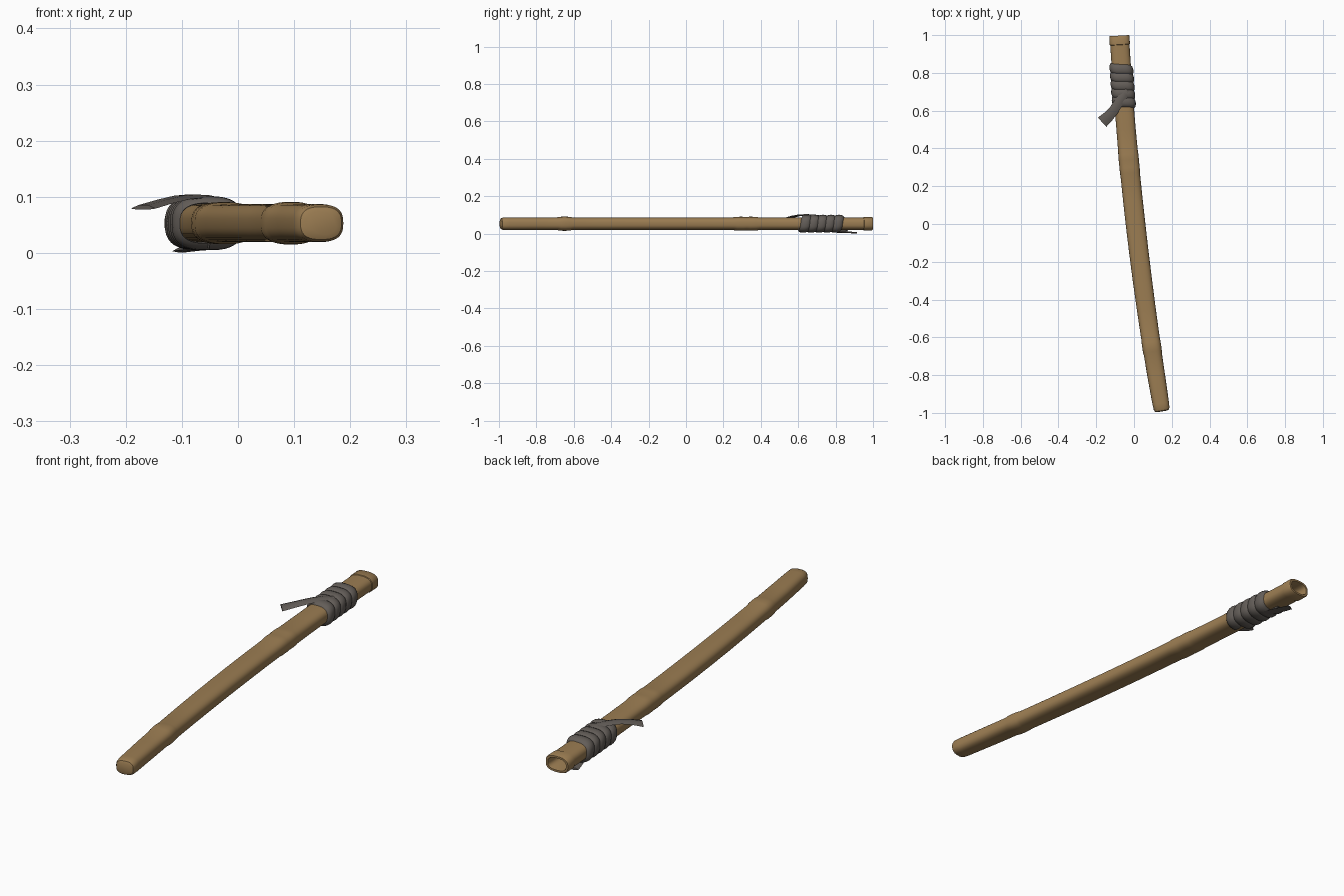
import bpy, bmesh, math
from mathutils import Vector

if "Cube" in bpy.data.objects:
    bpy.data.objects.remove(bpy.data.objects["Cube"])

ZC = 0.053


def material(name, col):
    m = bpy.data.materials.new(name)
    m.diffuse_color = (*col, 1)
    m.use_nodes = True
    m.node_tree.nodes["Principled BSDF"].inputs["Base Color"].default_value = m.diffuse_color
    return m


wood = material("tan wood", (0.33, 0.205, 0.085))
cloth = material("grey cloth", (0.125, 0.11, 0.098))


def centre(y):
    """Gentle curve of the scabbard in plan."""
    return 0.028 * y * y - 0.114 * y + 0.008


def across(y):
    """Unit vector across the scabbard."""
    return Vector((1, -(0.056 * y - 0.114), 0)).normalized()


def oval(th, a, b, p=2.7):
    c, s = math.cos(th), math.sin(th)
    return (math.copysign(abs(c) ** (2 / p), c) * a,
            math.copysign(abs(s) ** (2 / p), s) * b)


def surface(y, th, a, b):
    u, v = oval(th, a, b)
    return Vector((centre(y), y, ZC)) + across(y) * u + Vector((0, 0, v))


def loft(name, rings, mat, angle=40):
    """Skin closed rings and cap both ends."""
    bm = bmesh.new()
    vs = [[bm.verts.new(p) for p in r] for r in rings]
    n = len(vs[0])
    for r0, r1 in zip(vs, vs[1:]):
        for i in range(n):
            j = (i + 1) % n
            bm.faces.new((r0[i], r0[j], r1[j], r1[i]))
    bm.faces.new(vs[0][::-1])
    bm.faces.new(vs[-1])
    bmesh.ops.recalc_face_normals(bm, faces=bm.faces)
    me = bpy.data.meshes.new(name)
    bm.to_mesh(me)
    bm.free()
    me.materials.append(mat)
    ob = bpy.data.objects.new(name, me)
    bpy.context.collection.objects.link(ob)
    bpy.ops.object.select_all(action='DESELECT')
    ob.select_set(True)
    bpy.context.view_layer.objects.active = ob
    bpy.ops.object.shade_smooth_by_angle(angle=math.radians(angle))
    return ob


# Scabbard body: (y, half width, half height), ending inside the hollow mouth
stations = [(-0.992, 0.028, 0.020), (-0.988, 0.037, 0.029), (-0.978, 0.042, 0.033),
            (-0.95, 0.044, 0.034), (-0.8, 0.047, 0.034), (-0.69, 0.048, 0.034),
            (-0.675, 0.050, 0.037), (-0.65, 0.0505, 0.038), (-0.625, 0.050, 0.037),
            (-0.61, 0.049, 0.034), (-0.45, 0.050, 0.034), (-0.3, 0.051, 0.034),
            (-0.15, 0.0515, 0.034), (0.0, 0.052, 0.034), (0.13, 0.052, 0.034),
            (0.25, 0.052, 0.034), (0.27, 0.053, 0.037), (0.3, 0.0535, 0.0375),
            (0.32, 0.053, 0.036), (0.34, 0.0535, 0.0375), (0.37, 0.053, 0.037),
            (0.39, 0.052, 0.034), (0.5, 0.051, 0.034), (0.7, 0.051, 0.034),
            (0.948, 0.051, 0.034), (0.95, 0.0535, 0.0365), (0.993, 0.0535, 0.0365),
            (0.997, 0.051, 0.034), (0.997, 0.042, 0.026), (0.99, 0.040, 0.024),
            (0.88, 0.038, 0.022)]
N = 40
loft("scabbard", [[surface(y, 2 * math.pi * i / N, a, b) for i in range(N)]
                  for y, a, b in stations], wood, 35)

# Cloth wrap: a lens-section ribbon wound five times
turns, steps, width = 5, 36, 0.054
lens = [(-0.5, 0.0), (-0.4, 0.007), (-0.2, 0.011), (0, 0.0122), (0.2, 0.011),
        (0.4, 0.007), (0.5, 0.0), (0, -0.002)]
rings = []
for k in range(turns * steps + 1):
    t = k / steps
    th = -math.pi / 2 - 2 * math.pi * t
    y = 0.84 - 0.043 * t
    rings.append([surface(y + width * d, th, 0.051 + o, 0.036 + o) for d, o in lens])
loft("cloth_wrap", rings, cloth, 50)


def strap(name, path):
    """Loose ribbon end along (x, y, z, width) points."""
    pts = [Vector(p[:3]) for p in path]
    rings = []
    for i, p in enumerate(pts):
        d = pts[min(i + 1, len(pts) - 1)] - pts[max(i - 1, 0)]
        side = Vector((d.y, -d.x, 0)).normalized() * path[i][3] / 2
        up = Vector((0, 0, 0.004))
        rings.append([p - side - up * 0.5, p - side * 0.4 + up, p + side * 0.4 + up,
                      p + side - up * 0.5, p + side * 0.4 - up, p - side * 0.4 - up])
    loft(name, rings, cloth, 50)


# Loose ends of the ribbon, above and below
strap("upper_tail", [(-0.035, 0.71, 0.094, 0.04), (-0.06, 0.675, 0.099, 0.048),
                     (-0.083, 0.64, 0.1, 0.05), (-0.105, 0.605, 0.098, 0.052),
                     (-0.135, 0.57, 0.091, 0.058), (-0.169, 0.539, 0.081, 0.066)])
strap("lower_tail", [(-0.06, 0.80, 0.009, 0.04), (-0.075, 0.84, 0.008, 0.042),
                     (-0.088, 0.875, 0.0065, 0.04), (-0.1, 0.91, 0.005, 0.036)])
